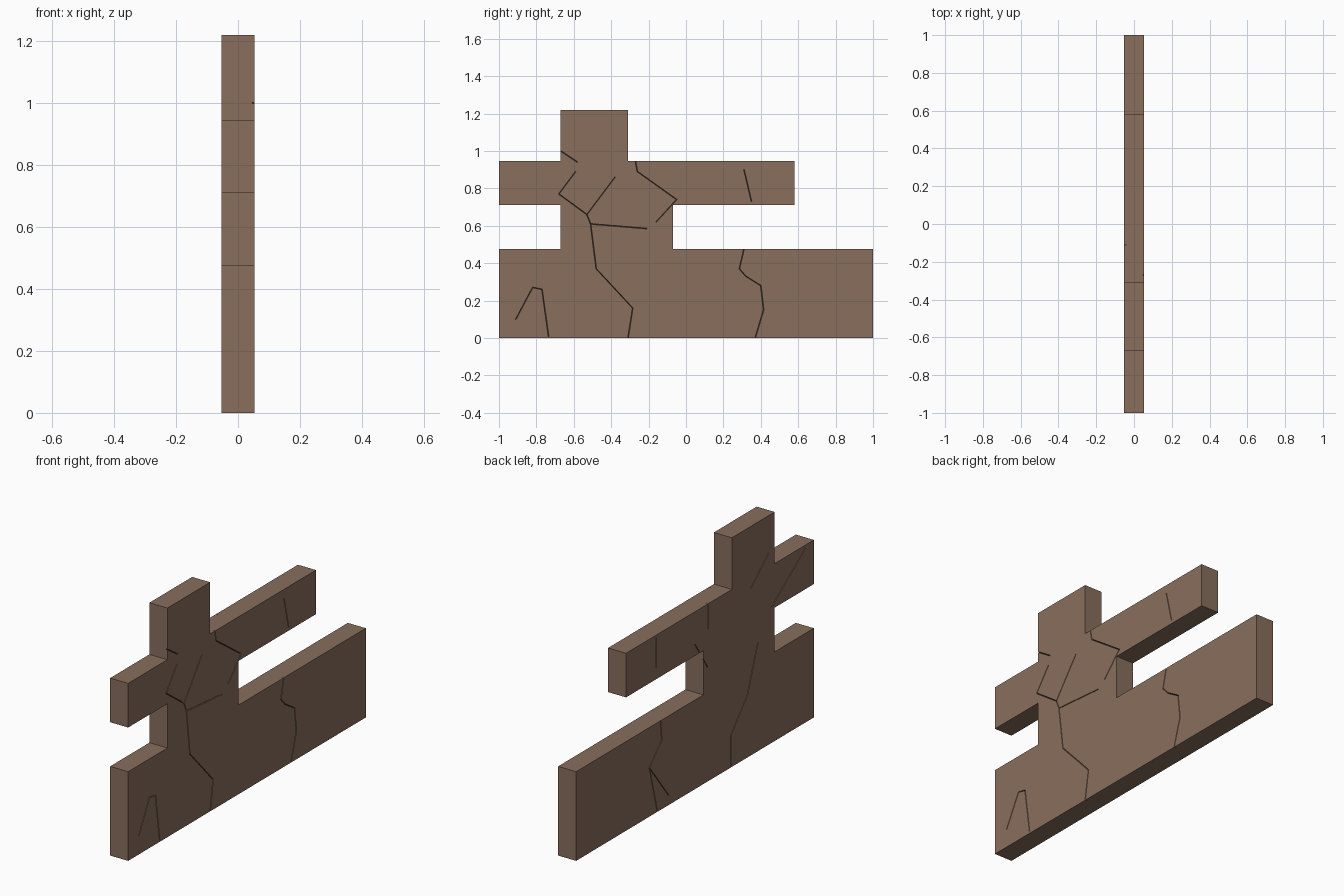
import bpy, bmesh
from mathutils import Vector

if "Cube" in bpy.data.objects:
    bpy.data.objects.remove(bpy.data.objects["Cube"])

HALF = 0.053  # half thickness of the wall

stone = bpy.data.materials.new("brown_stone")
stone.diffuse_color = (0.246, 0.156, 0.109, 1)
stone.use_nodes = True
stone.node_tree.nodes["Principled BSDF"].inputs["Base Color"].default_value = stone.diffuse_color


def make_object(name, bm):
    bmesh.ops.recalc_face_normals(bm, faces=bm.faces)
    mesh = bpy.data.meshes.new(name)
    bm.to_mesh(mesh)
    bm.free()
    mesh.materials.append(stone)
    ob = bpy.data.objects.new(name, mesh)
    bpy.context.collection.objects.link(ob)
    return ob


# Stepped wall slab: side profile (y, z) extruded through x
profile = [(-1, 0), (1, 0), (1, .475), (-.07, .475), (-.07, .71), (.58, .71),
           (.58, .945), (-.31, .945), (-.31, 1.22), (-.67, 1.22), (-.67, .945),
           (-1, .945), (-1, .71), (-.67, .71), (-.67, .475), (-1, .475)]
bm = bmesh.new()
face = bm.faces.new([bm.verts.new((-HALF, y, z)) for y, z in profile])
ext = bmesh.ops.extrude_face_region(bm, geom=[face])
bmesh.ops.translate(bm, vec=(2 * HALF, 0, 0),
                    verts=[v for v in ext["geom"] if isinstance(v, bmesh.types.BMVert)])
wall = make_object("cracked_wall", bm)

# Hairline crack paths (y, z) on the right and left faces
right_cracks = [
    [(-.31, 0), (-.285, .16), (-.48, .37), (-.51, .61), (-.53, .66), (-.68, .77)],
    [(-.51, .61), (-.21, .585)],
    [(-.53, .66), (-.38, .86)],
    [(-.68, .77), (-.59, .89)],
    [(-.67, 1.0), (-.58, .94)],
    [(-.27, .945), (-.26, .89), (-.05, .74), (-.16, .62)],
    [(.31, .9), (.35, .73)],
    [(.37, 0), (.415, .15), (.4, .28), (.32, .33), (.285, .37), (.31, .475)],
    [(-.91, .1), (-.82, .27), (-.77, .26), (-.735, .01)],
]
left_cracks = [
    [(.29, .475), (.28, .37), (.384, .26), (.316, 0)],
    [(.384, .26), (.22, .05)],
    [(-.53, .58), (-.44, .33), (-.3, .17), (-.3, .01)],
    [(0, .77), (-.105, .61)],
    [(-.11, .945), (-.11, .81)],
    [(.325, .93), (.325, .77)],
    [(-.62, 1.02), (-.47, .89)],
    [(-.93, .93), (-.64, .72)],
]


def add_groove(bm, p, q, side):
    """Thin triangular prism that cuts a V groove from p to q."""
    a, b = Vector((0, *p)), Vector((0, *q))
    d = (b - a).normalized()
    n = Vector((0, -d.z, d.y)) * .003
    out = Vector((side * (HALF + .006), 0, 0))
    deep = Vector((side * (HALF - .012), 0, 0))
    ends = [[bm.verts.new(e + o) for o in (out + n, out - n, deep)]
            for e in (a - d * .001, b + d * .001)]
    for ring in ends:
        bm.faces.new(ring)
    for i in range(3):
        j = (i + 1) % 3
        bm.faces.new((ends[0][i], ends[0][j], ends[1][j], ends[1][i]))


bm = bmesh.new()
for side, cracks in ((1, right_cracks), (-1, left_cracks)):
    for path in cracks:
        for p, q in zip(path, path[1:]):
            add_groove(bm, p, q, side)
cutter = make_object("crack_cutter", bm)
cutter.hide_render = True

# Carve the cracks into the wall
mod = wall.modifiers.new("cracks", 'BOOLEAN')
mod.operation = 'DIFFERENCE'
mod.solver = 'EXACT'
mod.use_self = True
mod.object = cutter
bpy.context.view_layer.objects.active = wall
bpy.ops.object.modifier_apply(modifier=mod.name)
bpy.data.objects.remove(cutter)
